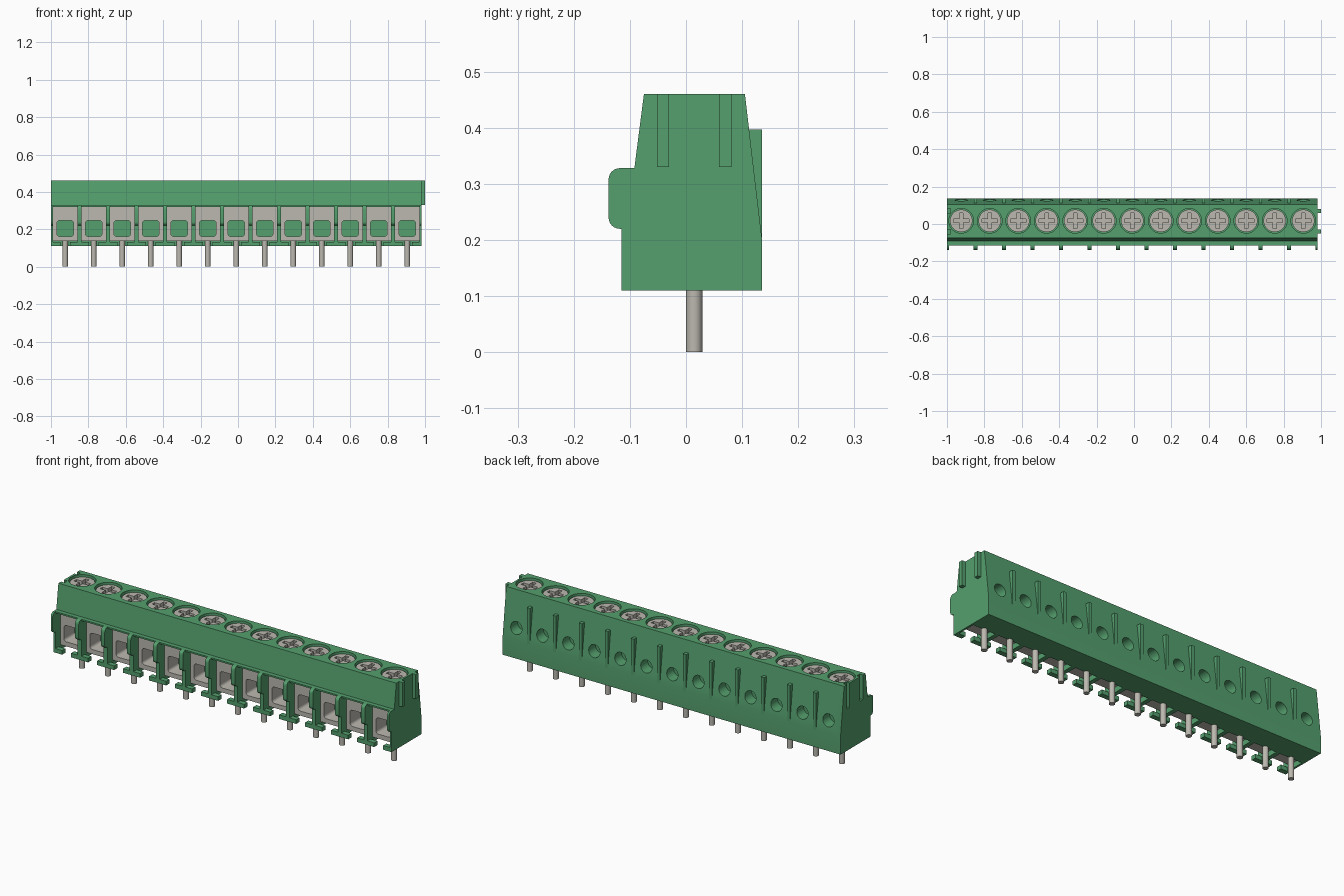
import bpy, bmesh, math
from mathutils import Matrix, Vector

cube = bpy.data.objects.get("Cube")
if cube:
    bpy.data.objects.remove(cube, do_unlink=True)

POLES, PITCH = 13, 0.1524
LEFT, RIGHT = -1.0, 0.98
poles = [LEFT + PITCH * (i + 0.5) for i in range(POLES)]
bounds = [LEFT + PITCH * i for i in range(POLES + 1)]


def material(name, color):
    m = bpy.data.materials.new(name)
    m.use_nodes = True
    m.diffuse_color = (*color, 1)
    m.node_tree.nodes["Principled BSDF"].inputs["Base Color"].default_value = (*color, 1)
    return m


green = material("green plastic", (0.09, 0.35, 0.155))
metal = material("grey metal", (0.50, 0.48, 0.43))


def add_box(bm, x0, x1, y0, y1, z0, z1):
    mid = Vector((x0 + x1, y0 + y1, z0 + z1)) / 2
    size = Matrix.Diagonal((x1 - x0, y1 - y0, z1 - z0, 1))
    bmesh.ops.create_cube(bm, size=1, matrix=Matrix.Translation(mid) @ size)


def add_cylinder(bm, center, radius, depth, turn=0.0, sides=32):
    bmesh.ops.create_cone(bm, cap_ends=True, segments=sides, radius1=radius, radius2=radius,
                          depth=depth, matrix=Matrix.Translation(center) @ Matrix.Rotation(turn, 4, "X"))


def add_prism(bm, profile, x0, x1):
    """Extrude a (y, z) profile along x."""
    face = bm.faces.new([bm.verts.new((x0, y, z)) for y, z in profile])
    top = bmesh.ops.extrude_face_region(bm, geom=[face])["geom"]
    bmesh.ops.translate(bm, vec=(x1 - x0, 0, 0),
                        verts=[v for v in top if isinstance(v, bmesh.types.BMVert)])


def finish(bm, name, mat):
    bmesh.ops.recalc_face_normals(bm, faces=bm.faces)
    mesh = bpy.data.meshes.new(name)
    bm.to_mesh(mesh)
    bm.free()
    mesh.materials.append(mat)
    obj = bpy.data.objects.new(name, mesh)
    bpy.context.collection.objects.link(obj)
    return obj


def activate(obj):
    bpy.ops.object.select_all(action="DESELECT")
    obj.select_set(True)
    bpy.context.view_layer.objects.active = obj


def carve(obj, bm, mat):
    """Subtract the shapes in bm from obj."""
    cutter = finish(bm, "cutter", mat)
    cutter.hide_render = True
    activate(obj)
    mod = obj.modifiers.new("carve", "BOOLEAN")
    mod.operation, mod.solver, mod.object = "DIFFERENCE", "EXACT", cutter
    bpy.ops.object.modifier_apply(modifier=mod.name)
    bpy.data.objects.remove(cutter, do_unlink=True)


def smooth(obj):
    activate(obj)
    bpy.ops.object.shade_smooth_by_angle(angle=math.radians(30))


def repeat(obj, name):
    """Place linked copies of the first pole's part at all other poles."""
    for i in range(1, POLES):
        copy = obj.copy()
        copy.name = f"{name}_{i + 1}"
        copy.location.x = PITCH * i
        bpy.context.collection.objects.link(copy)


# Housing: rear wall, tapered top and the lip over the wire entries
bm = bmesh.new()
add_prism(bm, [(0.014, 0.11), (0.135, 0.11), (0.135, 0.205), (0.105, 0.46), (-0.075, 0.46),
               (-0.092, 0.328), (-0.115, 0.328), (-0.115, 0.32), (0.014, 0.32)], LEFT, RIGHT)
housing = finish(bm, "housing", green)

# Screw wells, rear test holes and the grooves in the right end
bm = bmesh.new()
for x in poles:
    add_cylinder(bm, (x, 0.017, 0.46), 0.066, 0.08)
    add_cylinder(bm, (x, 0.12, 0.268), 0.033, 0.10, math.pi / 2)
for y in (-0.041, 0.07):
    add_box(bm, LEFT - 0.02, LEFT + 0.02, y - 0.012, y + 0.012, 0.33, 0.48)
carve(housing, bm, green)
smooth(housing)

# Interlocking ribs on the left end
bm = bmesh.new()
for y in (-0.041, 0.07):
    add_box(bm, RIGHT - 0.005, 1.0, y - 0.011, y + 0.011, 0.33, 0.46)
finish(bm, "end_ribs", green)

# Separator walls with rounded noses
R, NOSE, LOW, HIGH = 0.02, -0.138, 0.22, 0.328
arc = [math.radians(a) for a in range(0, 91, 15)]
nose = [(NOSE + R - R * math.sin(a), LOW + R - R * math.cos(a)) for a in arc]
nose += [(NOSE + R - R * math.cos(a), HIGH - R + R * math.sin(a)) for a in arc]
wall = [(0.014, 0.11), (-0.115, 0.11), (-0.115, LOW)] + nose + [(0.014, HIGH)]
bm = bmesh.new()
for x in bounds:
    add_prism(bm, wall, max(x - 0.011, LEFT), min(x + 0.011, RIGHT))
smooth(finish(bm, "separator_walls", green))

# Feet across the bottom of the separators
bm = bmesh.new()
for x in bounds:
    add_box(bm, max(x - 0.05, LEFT), min(x + 0.05, RIGHT), -0.115, -0.088, 0.11, 0.132)
finish(bm, "feet", green)

# Tapered fins on the back
bm = bmesh.new()
for x in bounds[1:-1]:
    add_prism(bm, [(0.135, 0.2), (0.135, 0.397), (0.105, 0.397), (0.125, 0.2)], x - 0.009, x + 0.009)
finish(bm, "back_fins", green)

# Metal wire cages with a rounded opening
x = poles[0]
bm = bmesh.new()
add_box(bm, x - 0.065, x + 0.065, -0.075, 0.014, 0.138, 0.32)
cage = finish(bm, "wire_cage", metal)
bm = bmesh.new()
add_box(bm, x - 0.044, x + 0.044, -0.1, 0.05, 0.162, 0.248)
edges = [e for e in bm.edges if abs(e.verts[0].co.y - e.verts[1].co.y) > 0.1]
bmesh.ops.bevel(bm, geom=edges, offset=0.015, segments=4, profile=0.5, affect="EDGES")
carve(cage, bm, metal)
smooth(cage)
repeat(cage, "wire_cage")

# Cross-head screws
bm = bmesh.new()
add_cylinder(bm, (x, 0.017, 0.433), 0.06, 0.034)
screw = finish(bm, "screw", metal)
for long, wide in ((0.042, 0.01), (0.01, 0.042)):
    bm = bmesh.new()
    add_box(bm, x - long, x + long, 0.017 - wide, 0.017 + wide, 0.43, 0.48)
    carve(screw, bm, metal)
smooth(screw)
repeat(screw, "screw")

# Solder pins
bm = bmesh.new()
add_cylinder(bm, (x, 0.0145, 0.07), 0.0145, 0.14, sides=24)
pin = finish(bm, "solder_pin", metal)
smooth(pin)
repeat(pin, "solder_pin")
